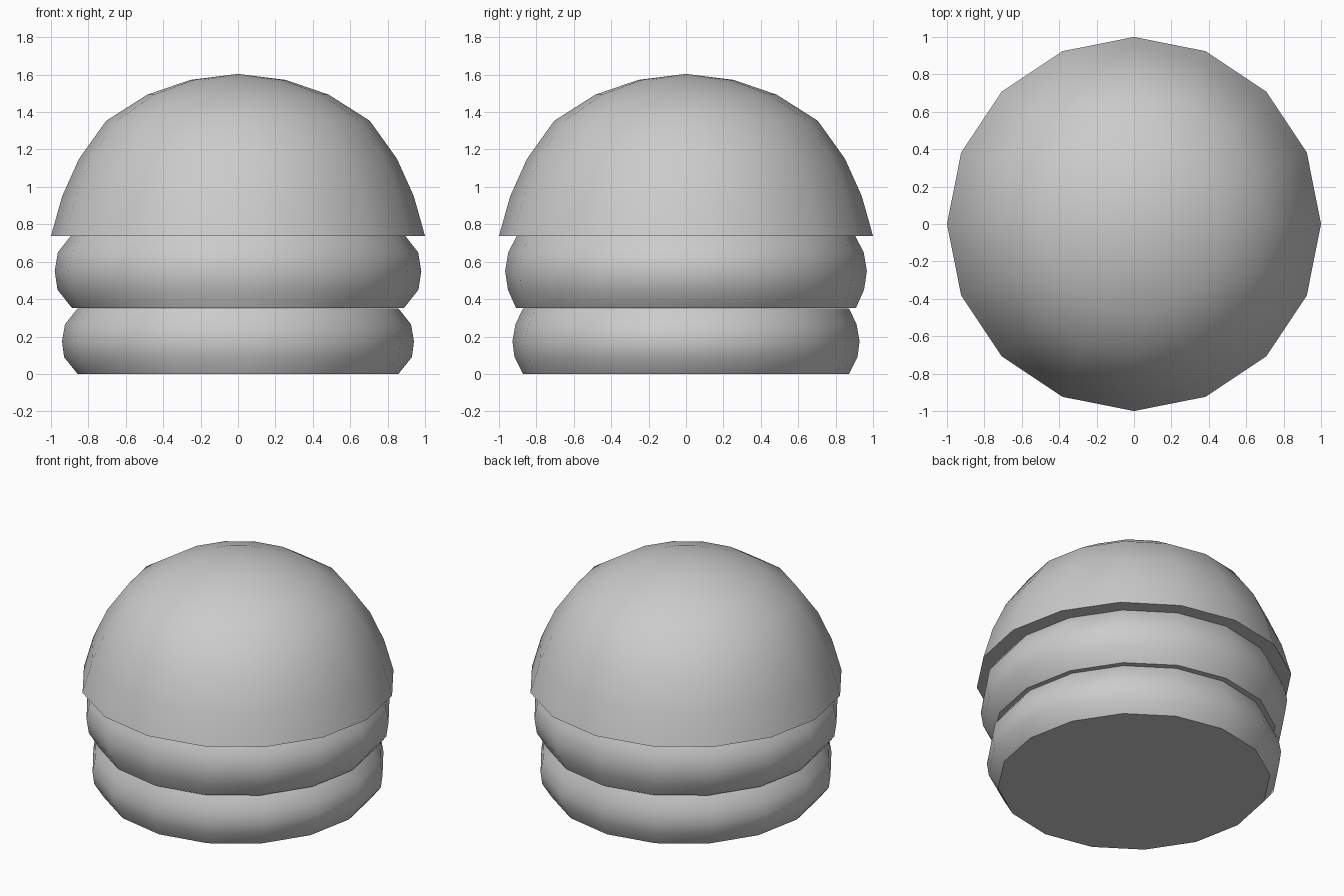
import bpy, bmesh, math

if "Cube" in bpy.data.objects:
    bpy.data.objects.remove(bpy.data.objects["Cube"])

SIDES = 16


def lathe(name, rings, apex=None):
    """Stack of 16-sided rings (x radius, y radius, z), capped at both ends."""
    bm = bmesh.new()
    loops = []
    for rx, ry, z in rings:
        angles = [2 * math.pi * i / SIDES for i in range(SIDES)]
        loops.append([bm.verts.new((rx * math.cos(a), ry * math.sin(a), z)) for a in angles])
    for low, high in zip(loops, loops[1:]):
        for i in range(SIDES):
            j = (i + 1) % SIDES
            bm.faces.new((low[i], low[j], high[j], high[i]))
    bm.faces.new(loops[0][::-1])
    if apex is None:
        bm.faces.new(loops[-1])
    else:
        tip = bm.verts.new((0, 0, apex))
        for i in range(SIDES):
            bm.faces.new((loops[-1][i], loops[-1][(i + 1) % SIDES], tip))
    bmesh.ops.recalc_face_normals(bm, faces=bm.faces)
    mesh = bpy.data.meshes.new(name)
    bm.to_mesh(mesh)
    bm.free()
    obj = bpy.data.objects.new(name, mesh)
    bpy.context.collection.objects.link(obj)
    # Smooth sides, crisp rims
    bpy.ops.object.select_all(action='DESELECT')
    obj.select_set(True)
    bpy.context.view_layer.objects.active = obj
    bpy.ops.object.shade_smooth_by_angle(angle=math.radians(45))
    return obj


# Bottom bun
lathe("bottom_bun", [(0.858, 0.872, 0.0), (0.93, 0.917, 0.09), (0.941, 0.928, 0.175),
                     (0.925, 0.912, 0.265), (0.858, 0.872, 0.35)])

# Patty
lathe("patty", [(0.888, 0.909, 0.353), (0.965, 0.952, 0.45), (0.98, 0.967, 0.55),
                (0.963, 0.95, 0.65), (0.895, 0.905, 0.737)])

# Domed top bun with a wide flat underside
dome = [(1.0, 0.737), (0.94, 0.95), (0.85, 1.15), (0.705, 1.353), (0.485, 1.493), (0.255, 1.572)]
lathe("top_bun", [(r, r, z) for r, z in dome], apex=1.604)
